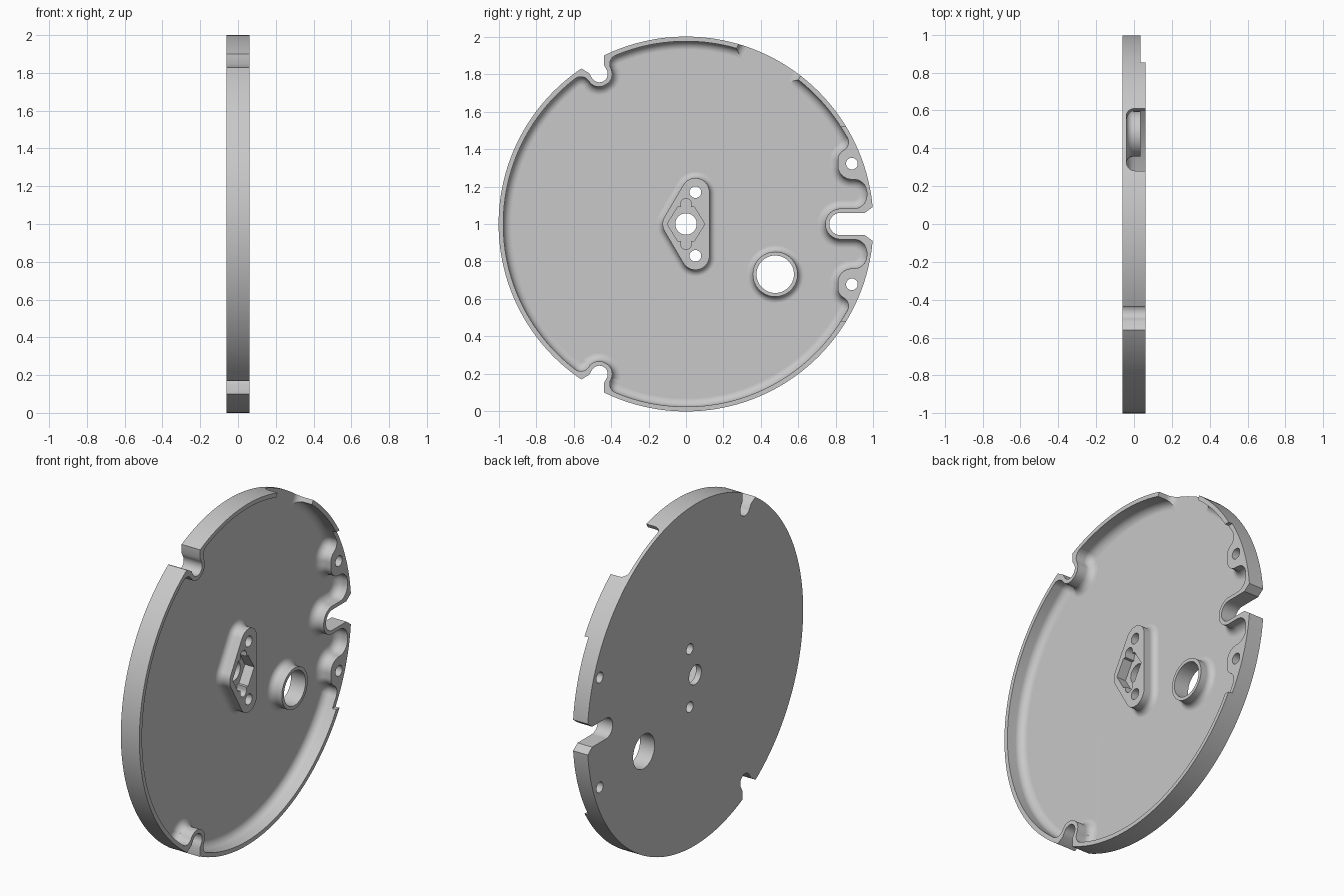
import bpy, bmesh
from math import sin, cos, tan, radians, pi
from mathutils import Vector

cube = bpy.data.objects.get("Cube")
if cube:
    bpy.data.objects.remove(cube, do_unlink=True)

BACK, FLOOR, LOW, TOP = -0.06, -0.04, 0.035, 0.06   # levels along x
FILLET = 0.045
HUB_R, PIN = 0.075, (0.05, 0.17)

grey = bpy.data.materials.new("plain_grey")
grey.use_nodes = True
grey.diffuse_color = (0.58, 0.58, 0.58, 1)
grey.node_tree.nodes["Principled BSDF"].inputs["Base Color"].default_value = grey.diffuse_color


def arc(cy, cz, r, a0, a1, n):
    """Points on an arc in the disc plane, angles in degrees."""
    angles = [radians(a0 + (a1 - a0) * i / n) for i in range(n + 1)]
    return [(cy + r * cos(a), cz + r * sin(a)) for a in angles]


def polar(radial, tangent, angle=120):
    """Point given along and across a radial direction."""
    c, s = cos(radians(angle)), sin(radians(angle))
    return (radial * c - tangent * s, radial * s + tangent * c)


def rounded(corners, n=8):
    """Round the corners (y, z, radius) of an open path."""
    out = [Vector(corners[0][:2])]
    for a, b, c in zip(corners, corners[1:], corners[2:]):
        p = Vector(b[:2])
        u, v = (Vector(a[:2]) - p).normalized(), (Vector(c[:2]) - p).normalized()
        half = u.angle(v) / 2
        start = p + u * (b[2] / tan(half))
        centre = p + (u + v).normalized() * (b[2] / sin(half))
        first = start - centre
        turn = (p + v * (b[2] / tan(half)) - centre).angle_signed(first)
        for i in range(n + 1):
            t = turn * i / n
            out.append(centre + Vector((first.x * cos(t) - first.y * sin(t),
                                        first.x * sin(t) + first.y * cos(t))))
    return [tuple(p) for p in out] + [corners[-1][:2]]


def mirrored(half):
    """Close an upper half contour with its lower reflection."""
    return half + [(y, -z) for y, z in reversed(half)]


def loft(name, contour, rings):
    """Solid from one counter-clockwise contour, rings are (offset, x)."""
    pts = []
    for p in contour:
        if not pts or (Vector(p) - pts[-1]).length > 1e-4:
            pts.append(Vector(p))
    if (pts[0] - pts[-1]).length < 1e-4:
        pts.pop()
    normals = []
    for i, p in enumerate(pts):
        e0, e1 = (p - pts[i - 1]).normalized(), (pts[(i + 1) % len(pts)] - p).normalized()
        m = Vector((e0.y + e1.y, -e0.x - e1.x)).normalized()
        normals.append(m / max(0.5, m.dot(Vector((e1.y, -e1.x)))))
    bm = bmesh.new()
    loops = [[bm.verts.new((x, p.x + k.x * off, 1 + p.y + k.y * off))
              for p, k in zip(pts, normals)] for off, x in rings]
    n = len(pts)
    for lo, hi in zip(loops, loops[1:]):
        for i in range(n):
            j = (i + 1) % n
            bm.faces.new((lo[i], lo[j], hi[j], hi[i]))
    bm.faces.new(loops[0][::-1])
    bm.faces.new(loops[-1])
    bmesh.ops.recalc_face_normals(bm, faces=bm.faces)
    mesh = bpy.data.meshes.new(name)
    bm.to_mesh(mesh)
    bm.free()
    mesh.materials.append(grey)
    obj = bpy.data.objects.new(name, mesh)
    bpy.context.collection.objects.link(obj)
    return obj


def combine(target, tool, operation="DIFFERENCE"):
    mod = target.modifiers.new("combine", "BOOLEAN")
    mod.object, mod.operation, mod.solver = tool, operation, "EXACT"
    bpy.context.view_layer.objects.active = target
    bpy.ops.object.modifier_apply(modifier=mod.name)
    bpy.data.objects.remove(tool, do_unlink=True)


def pocket_rings(floor, n=7):
    steps = [i / n * pi / 2 for i in range(n + 1)]
    return [(-FILLET * (1 - sin(t)), floor + FILLET * (1 - cos(t))) for t in steps] + [(0, 0.1)]


def boss_rings(n=7):
    steps = [i / n * pi / 2 for i in range(n + 1)]
    f = 0.035
    return ([(f, FLOOR - 0.01)]
            + [(f * (1 - sin(t)), FLOOR + f * (1 - cos(t))) for t in steps] + [(0, LOW)])


def hole(target, y, z, r, bottom=-0.1):
    combine(target, loft("hole_cutter", arc(y, z, r, 0, 360, 48), [(0, bottom), (0, 0.1)]))


# Disc blank: round outline with the side slot and two rim notches
notch = ([polar(0.999, -0.07), polar(0.955, -0.045)]
         + [polar(0.925 - 0.045 * sin(t), -0.045 * cos(t)) for t in [pi * i / 16 for i in range(17)]]
         + [polar(0.955, 0.045), polar(0.999, 0.07)])
outline = (arc(0.825, 0, 0.06, 180, 90, 12) + [(0.955, 0.06)]
           + arc(0, 0, 1, 5.2, 115.9, 74) + notch + arc(0, 0, 1, 124.1, 180, 38))
disc = loft("disc", mirrored(outline), [(0, BACK), (0, TOP)])

# Filleted pocket that leaves the rim, lugs, slot wall and notch walls
lug = rounded([(0.825, 0.082, 0), (0.965, 0.082, 0.07), (0.965, 0.238, 0.07),
               (0.81, 0.238, 0.074), (0.81, 0.375, 0.06), (0.885, 0.42, 0.05), (0.83, 0.512, 0)])
bump = rounded([polar(0.967, -0.128) + (0,), polar(0.972, -0.068) + (0.05,),
                polar(0.858, -0.068) + (0.063,), polar(0.858, 0.068) + (0.063,),
                polar(0.972, 0.068) + (0.05,), polar(0.967, 0.128) + (0,)])
inner = (arc(0.825, 0, 0.082, 180, 90, 12) + lug[1:] + arc(0, 0, 0.975, 33, 112, 56)
         + bump + arc(0, 0, 0.975, 128, 180, 38))
combine(disc, loft("pocket_cutter", mirrored(inner), pocket_rings(FLOOR)))

# Opening in the rim with rounded lower corners
gap = [polar(r, t, 63) for r, t in ((0.88, -0.185), (1.15, -0.185), (1.15, 0.185), (0.88, 0.185))]
combine(disc, loft("gap_cutter", gap, pocket_rings(FLOOR + 0.0004)))

# Lowered rim around the lugs and slot
step = [(0.7, -0.52), (1.1, -0.52), (1.1, 0.52), (0.7, 0.52)]
combine(disc, loft("step_cutter", step, [(0, LOW), (0, 0.1)]))

# Hub and ring bosses flaring into the floor
hub = (arc(*PIN, HUB_R, 0, 149.5, 20) + arc(-0.05, 0, HUB_R, 149.5, 210.5, 10)
       + arc(PIN[0], -PIN[1], HUB_R, 210.5, 360, 20))
combine(disc, loft("hub_boss", hub, boss_rings()), "UNION")
combine(disc, loft("ring_boss", arc(0.476, -0.268, 0.12, 0, 360, 64), boss_rings()), "UNION")

# Keyed recess in the hub
key = [(0.1, 0), (0.045, 0.09), (0.028, 0.09)] + arc(0, 0.108, 0.028, 0, 180, 10) \
    + [(-0.028, 0.09), (-0.045, 0.09), (-0.1, 0)]
combine(disc, loft("key_cutter", mirrored(key), [(0, -0.025), (0, 0.1)]))

# Through holes
hole(disc, 0, 0, 0.057)
hole(disc, 0.476, -0.268, 0.1)
for side in (1, -1):
    hole(disc, PIN[0], side * PIN[1], 0.031)
    hole(disc, 0.885, side * 0.322, 0.031)

# Smooth shading with crisp edges
bpy.ops.object.select_all(action="DESELECT")
disc.select_set(True)
bpy.context.view_layer.objects.active = disc
bpy.ops.object.shade_smooth_by_angle(angle=radians(30))
weighted = disc.modifiers.new("weighted_normals", "WEIGHTED_NORMAL")
weighted.keep_sharp = True
